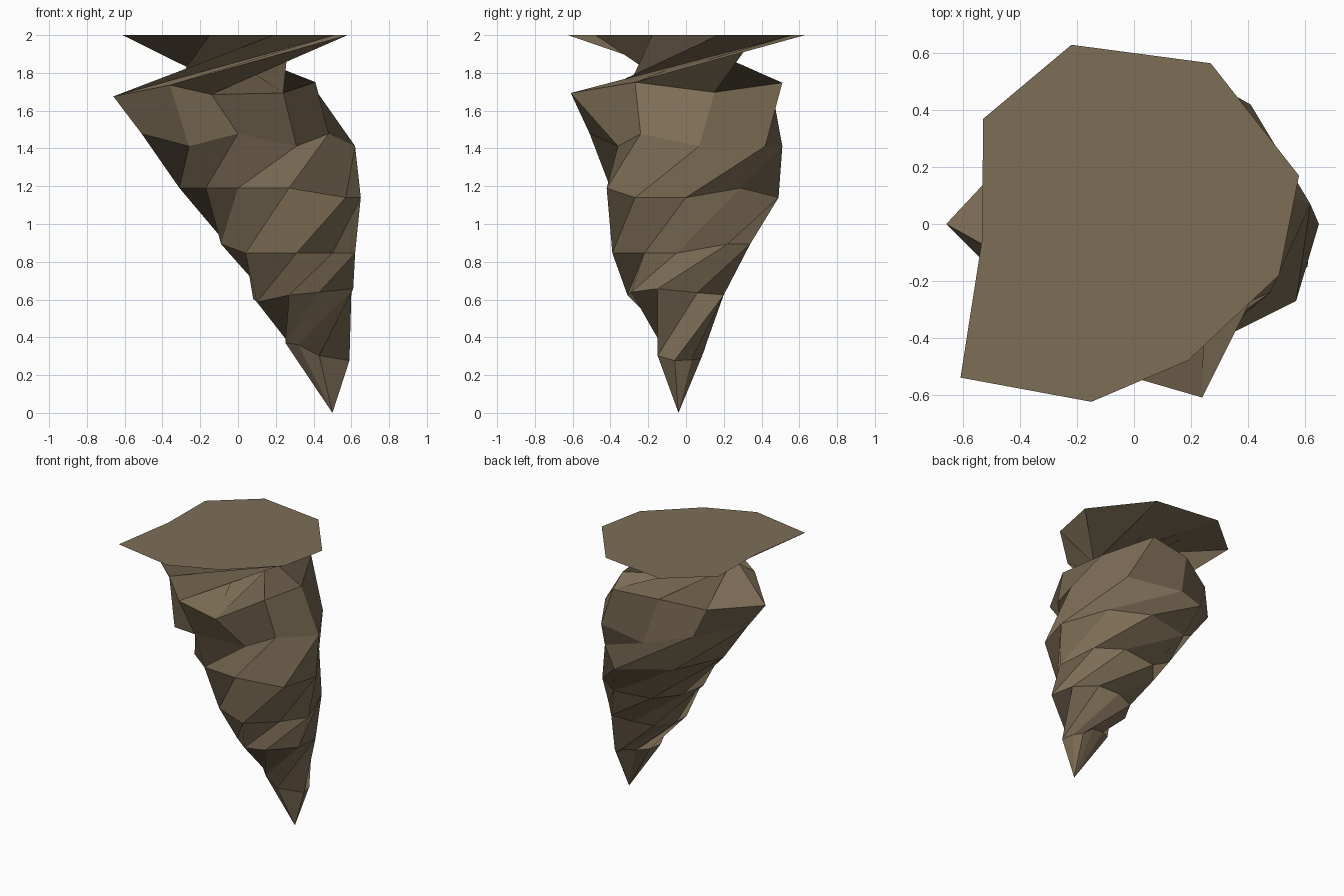
import bpy, bmesh

if "Cube" in bpy.data.objects:
    bpy.data.objects.remove(bpy.data.objects["Cube"])

# Rock cross-sections, tip to ceiling: height, x tilt, jag size, which points
# are jagged up or down, and nine outline points
SECTIONS = [
    (0.325, -0.16, 0.02, "--+++++--", [(.57, .03), (.52, .08), (.45, .10), (.35, .09), (.27, .04),
                                       (.25, -.06), (.32, -.13), (.43, -.15), (.59, -.06)]),
    (0.62, 0.10, 0.01, "+++-+++--", [(.30, .20), (.16, .15), (.08, 0), (.10, -.15), (.27, -.31),
                                     (.43, -.29), (.61, -.15), (.60, .06), (.48, .20)]),
    (0.87, 0, 0.024, "++----+++", [(-.06, .13), (-.09, -.08), (.04, -.28), (.31, -.39), (.50, -.22),
                                   (.62, -.05), (.54, .22), (.36, .34), (.08, .30)]),
    (1.165, 0, 0.025, "+++--+-++", [(-.17, -.27), (0, -.40), (.27, -.42), (.57, -.27), (.65, 0),
                                    (.47, .29), (.25, .49), (-.15, .35), (-.31, 0)]),
    (1.445, 0, 0.033, "+-+---++-", [(0, -.51), (.31, -.36), (.48, -.24), (.62, .07), (.41, .42),
                                    (0, .51), (-.30, .35), (-.51, 0), (-.26, -.38)]),
    (1.715, 0.02, 0.027, "--+-++--+", [(-.14, -.50), (.24, -.61), (.41, -.27), (.42, .15), (.25, .51),
                                       (-.09, .45), (-.38, .30), (-.66, 0), (-.36, -.30)]),
    # flat ceiling end, turned nearly half way so the skin pinches into a neck
    (2.0, 0, 0, "+++++++++", [(.27, .565), (-.22, .63), (-.53, .37), (-.535, -.06),
                              (-.61, -.54), (-.15, -.625), (.19, -.48), (.51, -.18), (.58, .17)]),
]
N = 9

stone = bpy.data.materials.new("brown stone")
stone.diffuse_color = (0.205, 0.153, 0.092, 1)
stone.use_nodes = True
stone.node_tree.nodes["Principled BSDF"].inputs["Base Color"].default_value = stone.diffuse_color

bm = bmesh.new()
rings = []
for z, tilt, jag, signs, pts in SECTIONS:
    cx = sum(p[0] for p in pts) / N
    rings.append([bm.verts.new((x, y, z + tilt * (x - cx) + (jag if s == "+" else -jag)))
                  for s, (x, y) in zip(signs, pts)])

# Pointed tip and flat ceiling cap
tip = bm.verts.new((0.5, -0.04, 0))
for i in range(N):
    bm.faces.new((tip, rings[0][(i + 1) % N], rings[0][i]))
bm.faces.new(rings[-1])

# Twisted faceted skin between neighbouring sections; one band folds outward
for r, (lo, hi) in enumerate(zip(rings, rings[1:])):
    for i in range(N):
        j = (i + 1) % N
        if r == 2:
            bm.faces.new((lo[j], hi[j], hi[i], lo[i]))
        else:
            bm.faces.new((lo[i], lo[j], hi[j], hi[i]))

me = bpy.data.meshes.new("stalactite")
bm.to_mesh(me)
bm.free()
me.materials.append(stone)
bpy.context.collection.objects.link(bpy.data.objects.new("stalactite", me))
